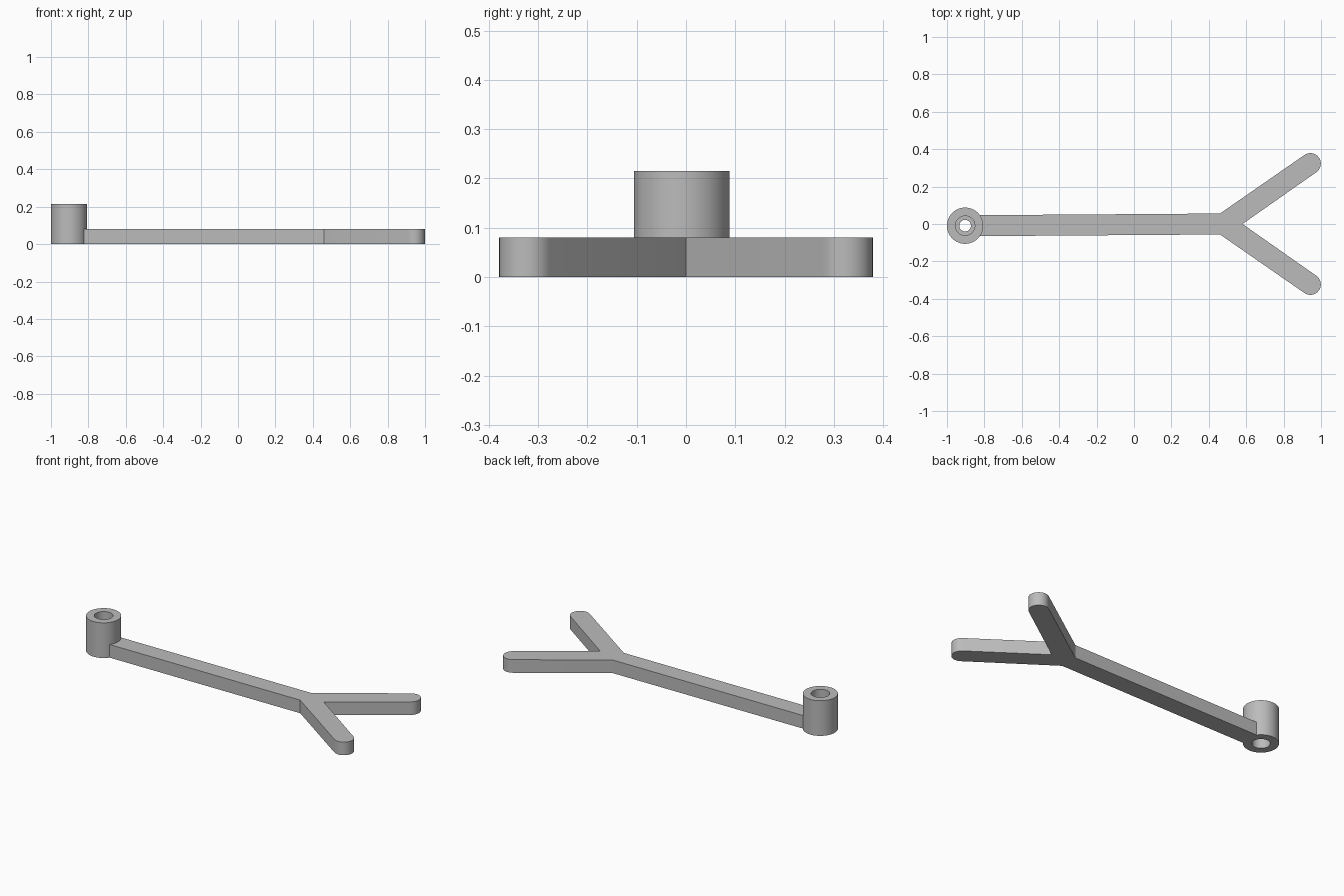
import bpy, bmesh
from math import sin, cos, pi, atan2, radians
from mathutils import Vector

cube = bpy.data.objects.get("Cube")
if cube:
    bpy.data.objects.remove(cube)

grey = bpy.data.materials.new("plain grey")
grey.use_nodes = True
colour = (0.5, 0.5, 0.5, 1)
grey.diffuse_color = colour
grey.node_tree.nodes["Principled BSDF"].inputs["Base Color"].default_value = colour

THICK, HALF = 0.08, 0.056
HUB = Vector((-0.903, -0.009))


def finish(name, bm):
    bmesh.ops.recalc_face_normals(bm, faces=bm.faces)
    mesh = bpy.data.meshes.new(name)
    bm.to_mesh(mesh)
    bm.free()
    mesh.materials.append(grey)
    obj = bpy.data.objects.new(name, mesh)
    bpy.context.collection.objects.link(obj)
    bpy.ops.object.select_all(action="DESELECT")
    obj.select_set(True)
    bpy.context.view_layer.objects.active = obj
    bpy.ops.object.shade_smooth_by_angle(angle=radians(30))
    return obj


def lathe(name, profile, centre, steps=64):
    """Turn a closed (radius, height) profile about a vertical axis."""
    bm = bmesh.new()
    rings = [[bm.verts.new((centre.x + r * cos(2 * pi * i / steps),
                            centre.y + r * sin(2 * pi * i / steps), z))
              for i in range(steps)] for r, z in profile]
    for k, ring in enumerate(rings):
        above = rings[(k + 1) % len(rings)]
        for i in range(steps):
            j = (i + 1) % steps
            bm.faces.new((ring[i], ring[j], above[j], above[i]))
    return finish(name, bm)


# Hub: a sleeve bored from both ends, with a narrow lip inside
lathe("hub", [(0.097, 0), (0.097, 0.215), (0.052, 0.215), (0.052, 0.13),
              (0.031, 0.13), (0.031, 0.09), (0.05, 0.09), (0.05, 0)], HUB)


# Forked arm: one outline with round prong ends, extruded upward
def prong_end(centre, angle, steps=16):
    return [centre + HALF * Vector((cos(angle - pi / 2 + pi * i / steps),
                                    sin(angle - pi / 2 + pi * i / steps)))
            for i in range(steps + 1)]


tip = Vector((0.943, 0.323))
slope = radians(35)
outline = [Vector((-0.842, HUB.y - HALF)), Vector((0.46, -HALF))]
outline += prong_end(Vector((tip.x, -tip.y)), -slope)
outline.append(Vector((0.58, 0)))
outline += prong_end(tip, slope)
outline += [Vector((0.46, HALF)), Vector((-0.842, HUB.y + HALF))]

bm = bmesh.new()
base = bm.faces.new([bm.verts.new((p.x, p.y, 0)) for p in outline])
top = bmesh.ops.extrude_face_region(bm, geom=[base], use_keep_orig=True)
bmesh.ops.translate(bm, vec=(0, 0, THICK),
                    verts=[v for v in top["geom"] if isinstance(v, bmesh.types.BMVert)])
finish("forked_arm", bm)
